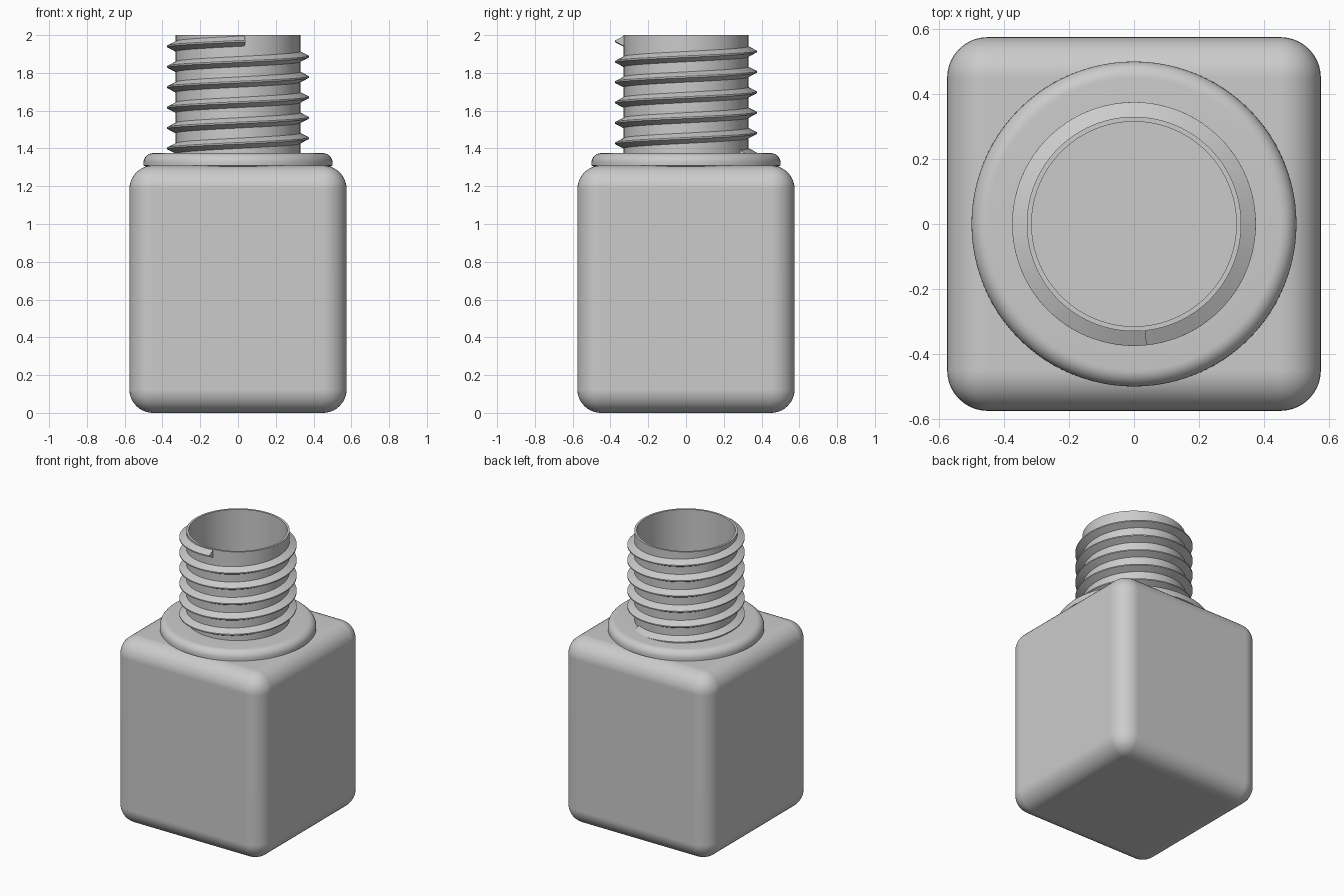
import bpy, bmesh
from math import cos, sin, pi, radians

old = bpy.data.objects.get("Cube")
if old:
    bpy.data.objects.remove(old, do_unlink=True)

grey = bpy.data.materials.new("plain grey")
grey.use_nodes = True
colour = (0.6, 0.6, 0.6, 1)
grey.diffuse_color = colour
grey.node_tree.nodes["Principled BSDF"].inputs["Base Color"].default_value = colour


def make_object(name, bm):
    bmesh.ops.recalc_face_normals(bm, faces=bm.faces)
    mesh = bpy.data.meshes.new(name)
    bm.to_mesh(mesh)
    bm.free()
    mesh.materials.append(grey)
    obj = bpy.data.objects.new(name, mesh)
    bpy.context.collection.objects.link(obj)
    return obj


def smooth(obj):
    bpy.ops.object.select_all(action='DESELECT')
    obj.select_set(True)
    bpy.context.view_layer.objects.active = obj
    bpy.ops.object.shade_smooth_by_angle(angle=radians(30))


def sweep(name, profile, start, end, steps, pitch=0):
    """Turn a closed (radius, z) profile about z; a pitch makes a capped helix."""
    bm = bmesh.new()
    rings = []
    for i in range(steps + (1 if pitch else 0)):
        turn = (end - start) * i / steps
        a = start + turn
        rise = pitch * turn / (2 * pi)
        rings.append([bm.verts.new((r * cos(a), r * sin(a), z + rise)) for r, z in profile])
    pairs = list(zip(rings, rings[1:]))
    if pitch:
        bm.faces.new(rings[0])
        bm.faces.new(rings[-1])
    else:
        pairs.append((rings[-1], rings[0]))
    n = len(profile)
    for p, q in pairs:
        for j in range(n):
            k = (j + 1) % n
            bm.faces.new((p[j], p[k], q[k], q[j]))
    obj = make_object(name, bm)
    smooth(obj)
    return obj


def rounded_box(name, half, bottom, top, radius):
    bm = bmesh.new()
    bmesh.ops.create_cube(bm, size=1)
    for v in bm.verts:
        v.co.x *= 2 * half
        v.co.y *= 2 * half
        v.co.z = top if v.co.z > 0 else bottom
    bmesh.ops.bevel(bm, geom=bm.edges[:], offset=radius, segments=10,
                    profile=0.5, affect='EDGES')
    return make_object(name, bm)


def cut(obj, cutter):
    mod = obj.modifiers.new("cut", 'BOOLEAN')
    mod.operation = 'DIFFERENCE'
    mod.solver = 'EXACT'
    mod.object = cutter
    bpy.context.view_layer.objects.active = obj
    bpy.ops.object.modifier_apply(modifier=mod.name)
    bpy.data.objects.remove(cutter, do_unlink=True)


# Hollow square body with a round mouth in its top
body = rounded_box("bottle_body", 0.575, 0, 1.31, 0.125)
cut(body, rounded_box("cavity_cutter", 0.525, 0.05, 1.26, 0.08))
bm = bmesh.new()
bmesh.ops.create_cone(bm, cap_ends=True, segments=96, radius1=0.325, radius2=0.325, depth=0.4)
bmesh.ops.translate(bm, verts=bm.verts, vec=(0, 0, 1.3))
cut(body, make_object("mouth_cutter", bm))
smooth(body)
body.modifiers.new("even shading", 'WEIGHTED_NORMAL').keep_sharp = True

# Collar with a rounded upper rim
rim = [(0.45 + 0.05 * cos(a), 1.325 + 0.05 * sin(a))
       for a in (pi / 2 * i / 8 for i in range(9))]
sweep("collar", [(0.32, 1.3), (0.48, 1.3), (0.5, 1.31)] + rim + [(0.32, 1.375)], 0, 2 * pi, 96)

# Thin open neck
sweep("neck", [(0.315, 1.26), (0.33, 1.26), (0.33, 2), (0.315, 2)], 0, 2 * pi, 96)

# Screw thread rising to a blunt end at the front
pitch, end_z, end_angle, turns = 0.108, 1.969, radians(276), 5.6
z = end_z - pitch * turns
ridge = [(0.325, z - 0.03), (0.375, z - 0.004), (0.375, z + 0.004), (0.325, z + 0.03)]
sweep("screw_thread", ridge, end_angle - turns * 2 * pi, end_angle, 540, pitch)
